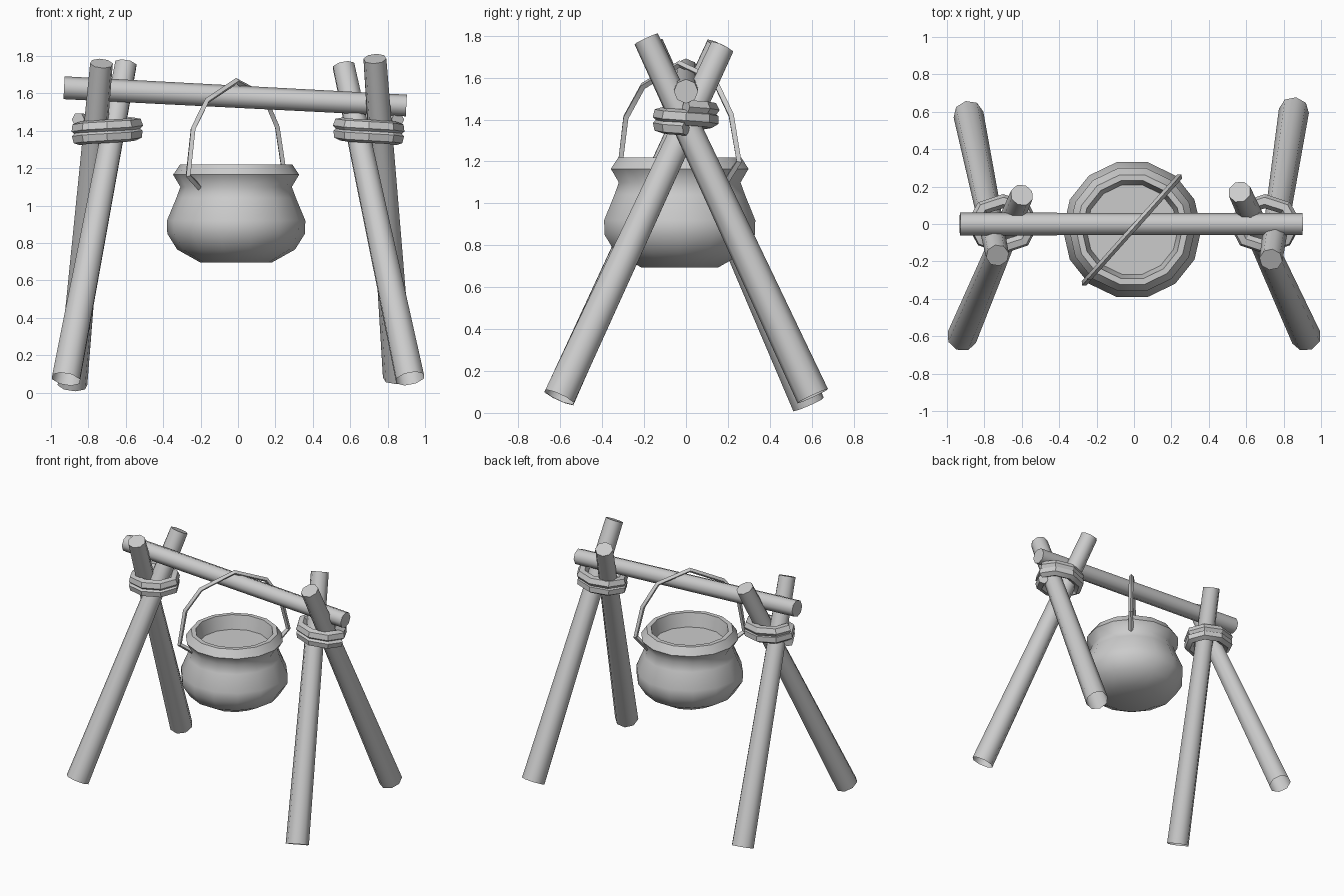
import bpy
import bmesh
import math
from mathutils import Matrix, Vector

cube = bpy.data.objects.get("Cube")
if cube:
    bpy.data.objects.remove(cube, do_unlink=True)

GREY = (0.6, 0.6, 0.6, 1.0)
mat = bpy.data.materials.new("plain grey")
mat.use_nodes = True
mat.diffuse_color = GREY
mat.node_tree.nodes["Principled BSDF"].inputs["Base Color"].default_value = GREY


def finish(obj, angle):
    """Link material and smooth the rounded sides only."""
    obj.data.materials.append(mat)
    bpy.ops.object.select_all(action='DESELECT')
    obj.select_set(True)
    bpy.context.view_layer.objects.active = obj
    if obj.type == 'CURVE':
        bpy.ops.object.convert(target='MESH')
    bpy.ops.object.shade_smooth_by_angle(angle=math.radians(angle))


def add_mesh(name, bm, angle=50):
    mesh = bpy.data.meshes.new(name)
    bm.to_mesh(mesh)
    bm.free()
    obj = bpy.data.objects.new(name, mesh)
    bpy.context.collection.objects.link(obj)
    finish(obj, angle)
    return obj


def pole(name, start, end, r_start, r_end, open_start=False):
    """Tapered eight-sided pole between two points."""
    start, end = Vector(start), Vector(end)
    axis = end - start
    bm = bmesh.new()
    bmesh.ops.create_cone(bm, cap_ends=True, segments=8, radius1=r_start,
                          radius2=r_end, depth=axis.length)
    if open_start:
        bm.faces.ensure_lookup_table()
        low = [f for f in bm.faces if f.normal.z < -0.9]
        bmesh.ops.delete(bm, geom=low, context='FACES_ONLY')
    turn = axis.to_track_quat('Z', 'Y').to_matrix().to_4x4()
    bm.transform(Matrix.Translation((start + end) / 2) @ turn)
    return add_mesh(name, bm)


def tube(name, points, radius, resolution, angle):
    """Thin rod or rope along a path."""
    curve = bpy.data.curves.new(name, 'CURVE')
    curve.dimensions = '3D'
    curve.bevel_depth = radius
    curve.bevel_resolution = resolution
    curve.use_fill_caps = True
    spline = curve.splines.new('POLY')
    spline.points.add(len(points) - 1)
    for p, co in zip(spline.points, points):
        p.co = (*co, 1)
    obj = bpy.data.objects.new(name, curve)
    bpy.context.collection.objects.link(obj)
    finish(obj, angle)


# Crossed legs
legs = {
    "right_front_leg": ((-0.92, -0.605, 0.072), (-0.6, 0.155, 1.755)),
    "right_back_leg": ((-0.885, 0.585, 0.04), (-0.73, -0.168, 1.76)),
    "left_front_leg": ((0.92, -0.605, 0.075), (0.565, 0.172, 1.745)),
    "left_back_leg": ((0.855, 0.605, 0.08), (0.732, -0.19, 1.785)),
}
for name, (foot, top) in legs.items():
    pole(name, foot, top, 0.081, 0.062, open_start=True)

# Crossbar
pole("crossbar", (-0.93, 0, 1.63), (0.9, 0, 1.535), 0.061, 0.058)

# Rope lashing, two turns around each crossing
for side, name in ((-1, "right_lashing"), (1, "left_lashing")):
    path = []
    for i in range(17):
        a = math.tau * i / 8
        path.append((side * (0.7 + 0.155 * math.cos(a)),
                     0.122 * math.sin(a), 1.46 - 0.1 * i / 16))
    tube(name, path, 0.038, 1, 30)

# Cauldron with its rim and contents, turned from one profile
profile = [(0, 0.695), (0.19, 0.695), (0.315, 0.765), (0.368, 0.85),
           (0.37, 0.92), (0.32, 1.04), (0.298, 1.1), (0.337, 1.165),
           (0.3, 1.22), (0.268, 1.22), (0.245, 1.12), (0, 1.12)]
bm = bmesh.new()
verts = [bm.verts.new((r, 0, z)) for r, z in profile]
edges = [bm.edges.new(pair) for pair in zip(verts, verts[1:])]
bmesh.ops.spin(bm, geom=verts + edges, cent=(0, 0, 0), axis=(0, 0, 1),
               angle=math.tau, steps=14)
bmesh.ops.remove_doubles(bm, verts=bm.verts, dist=0.0005)
bmesh.ops.recalc_face_normals(bm, faces=bm.faces)
cauldron = add_mesh("cauldron", bm)
cauldron.location = (-0.01, -0.03, 0)

# Bail handle, set diagonally and hooked over the crossbar
arc = [(-0.285, 1.09), (-0.385, 1.16), (-0.345, 1.41), (-0.235, 1.56),
       (0, 1.665), (0.225, 1.585), (0.33, 1.42), (0.38, 1.2), (0.285, 1.09)]
tube("handle", [(-0.01 + 0.667 * s, -0.03 + 0.745 * s, z) for s, z in arc],
     0.017, 0, 30)
